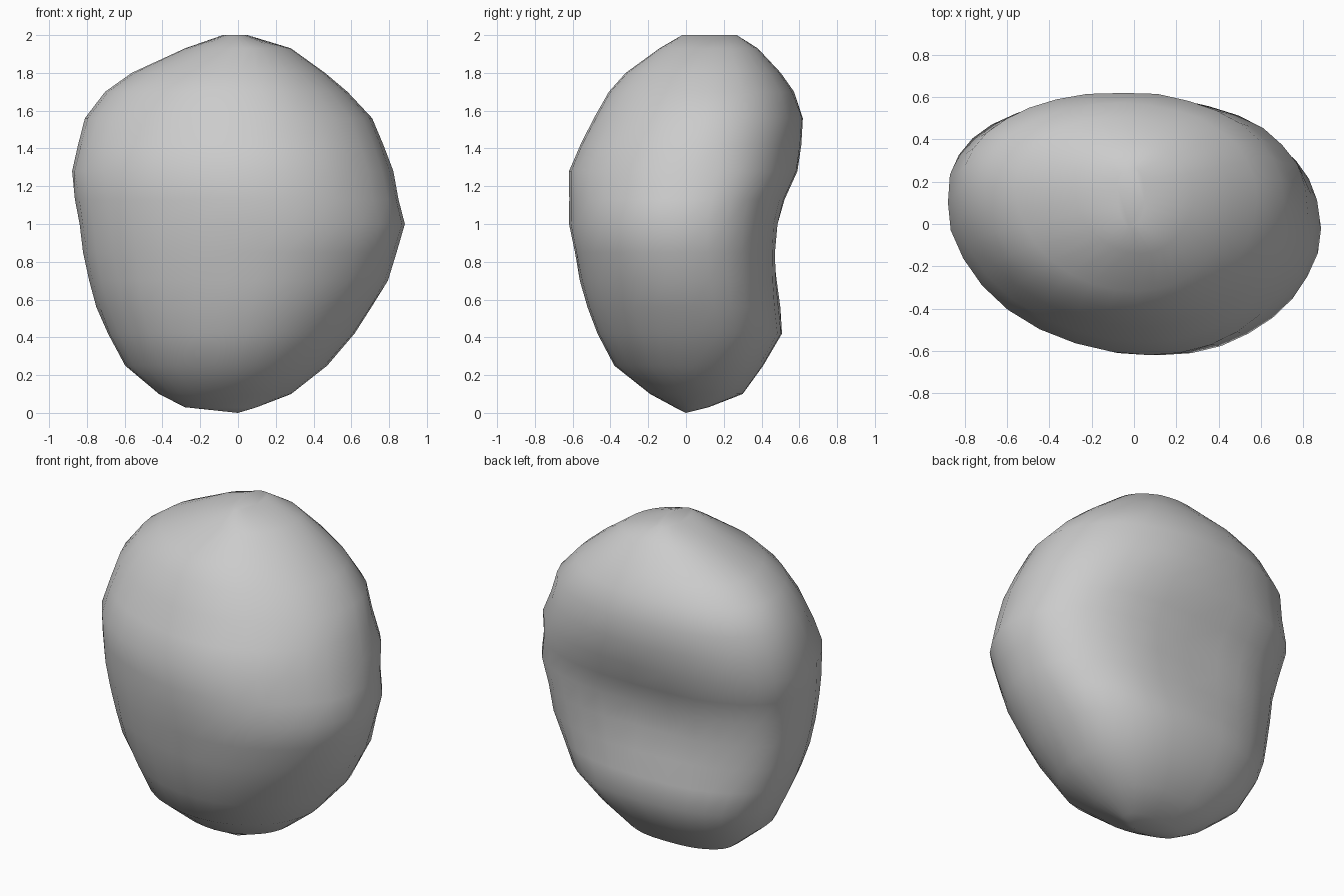
import bpy, bmesh, math, random

if "Cube" in bpy.data.objects:
    bpy.data.objects.remove(bpy.data.objects["Cube"], do_unlink=True)

random.seed(4)
SEGMENTS = 32

# Stone cross-sections: height, lowest x, highest x, front, back
RINGS = [
    (0.03, -0.28, 0.10, -0.06, 0.12),
    (0.10, -0.42, 0.28, -0.19, 0.30),
    (0.25, -0.60, 0.47, -0.38, 0.41),
    (0.42, -0.69, 0.62, -0.47, 0.51),
    (0.56, -0.75, 0.71, -0.52, 0.50),
    (0.70, -0.79, 0.79, -0.56, 0.49),
    (0.85, -0.82, 0.84, -0.59, 0.49),
    (1.00, -0.84, 0.88, -0.62, 0.50),
    (1.13, -0.86, 0.85, -0.62, 0.53),
    (1.28, -0.88, 0.82, -0.62, 0.59),
    (1.42, -0.85, 0.77, -0.56, 0.61),
    (1.56, -0.81, 0.71, -0.49, 0.62),
    (1.70, -0.70, 0.58, -0.41, 0.57),
    (1.80, -0.56, 0.46, -0.32, 0.50),
    (1.93, -0.28, 0.28, -0.14, 0.38),
    (2.00, -0.08, 0.05, -0.02, 0.27),
]

# Roundness of each quarter, keyed by (high x, back)
ROUNDNESS = {(True, True): 2.4, (False, True): 2.5,
             (True, False): 2.0, (False, False): 1.9}


def signed_power(value, power):
    return math.copysign(abs(value) ** power, value)


def section_point(ring, angle):
    """Point on a lopsided oval, with a shallow hollow worn into the back."""
    z, low_x, high_x, front, back = ring
    c, s = math.cos(angle), math.sin(angle)
    roundness = ROUNDNESS[c > 0, s > 0]
    if s > 0 and z > 1.35:
        roundness -= 0.3
    power = 2 / roundness
    width, depth = high_x - low_x, back - front
    mid_x = 0.5 * (high_x + low_x) + width * (0.03 - 0.03 * s)
    mid_y = 0.5 * (front + back) + depth * (0.065 - 0.03 * c)
    x = mid_x + (high_x - mid_x if c > 0 else mid_x - low_x) * signed_power(c, power)
    y = mid_y + (back - mid_y if s > 0 else mid_y - front) * signed_power(s, power)
    if s > 0:
        y -= 0.03 * s * math.exp(-((x + 0.1) / 0.35) ** 2 - ((z - 0.9) / 0.22) ** 2)
    return x, y, z


# Stone body
bm = bmesh.new()
loops = []
for ring in RINGS:
    loop = []
    for i in range(SEGMENTS):
        x, y, z = section_point(ring, math.tau * i / SEGMENTS)
        wear = 1 + random.uniform(-0.005, 0.005)
        loop.append(bm.verts.new((x * wear, y * wear, z)))
    loops.append(loop)

for low, high in zip(loops, loops[1:]):
    for i in range(SEGMENTS):
        j = (i + 1) % SEGMENTS
        bm.faces.new((low[i], low[j], high[j], high[i]))

# Pointed base and flat crown
base = bm.verts.new((0, 0, 0))
for i in range(SEGMENTS):
    bm.faces.new((base, loops[0][(i + 1) % SEGMENTS], loops[0][i]))
bm.faces.new(loops[-1])
bmesh.ops.recalc_face_normals(bm, faces=bm.faces)

mesh = bpy.data.meshes.new("stone")
bm.to_mesh(mesh)
bm.free()
stone = bpy.data.objects.new("stone", mesh)
bpy.context.collection.objects.link(stone)

# Plain grey stone
grey = bpy.data.materials.new("stone grey")
grey.use_nodes = True
color = (0.6, 0.6, 0.6, 1)
grey.diffuse_color = color
grey.node_tree.nodes["Principled BSDF"].inputs["Base Color"].default_value = color
mesh.materials.append(grey)

bpy.context.view_layer.objects.active = stone
stone.select_set(True)
bpy.ops.object.shade_smooth_by_angle(angle=math.radians(50))
